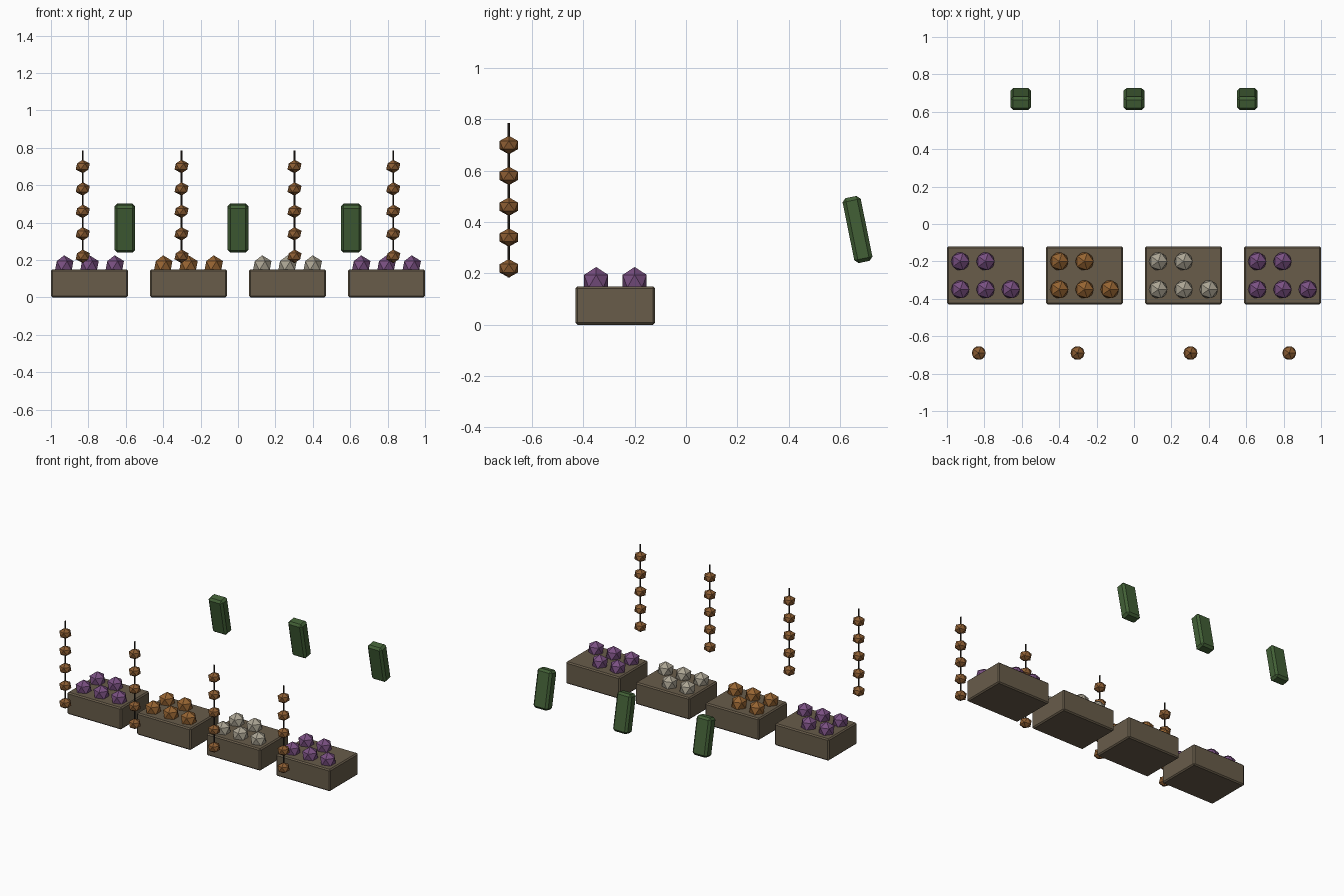
import bpy, math

if "Cube" in bpy.data.objects:
    bpy.data.objects.remove(bpy.data.objects["Cube"])


def srgb(r, g, b):
    def lin(c):
        c /= 255
        return c / 12.92 if c <= 0.04045 else ((c + 0.055) / 1.055) ** 2.4
    return (lin(r), lin(g), lin(b), 1)


def material(name, rgb):
    m = bpy.data.materials.new(name)
    m.diffuse_color = srgb(*rgb)
    m.use_nodes = True
    m.node_tree.nodes["Principled BSDF"].inputs["Base Color"].default_value = m.diffuse_color
    return m


WOOD = material("crate wood", (104, 92, 74))
PURPLE = material("purple", (122, 80, 130))
ORANGE = material("orange brown", (150, 100, 50))
PALE = material("pale grey", (172, 165, 148))
BROWN = material("bead brown", (140, 93, 50))
GREEN = material("green", (66, 96, 54))
DARK = material("dark string", (42, 36, 30))


def finish(name, mat):
    ob = bpy.context.object
    ob.name = name
    ob.data.materials.append(mat)
    return ob


def box(name, loc, size, mat, bevel, tilt=0):
    bpy.ops.mesh.primitive_cube_add(size=1, location=loc)
    ob = finish(name, mat)
    ob.scale = size
    bpy.ops.object.transform_apply(location=False, rotation=False, scale=True)
    ob.rotation_euler.x = tilt
    mod = ob.modifiers.new("bevel", 'BEVEL')
    mod.width = bevel
    mod.segments = 1


def ball(name, loc, r, mat, squash=1):
    bpy.ops.mesh.primitive_ico_sphere_add(subdivisions=1, radius=r, location=loc)
    finish(name, mat).scale.z = squash


# Crates, each with three produce balls in front and two behind
for i, mat in enumerate((PURPLE, ORANGE, PALE, PURPLE)):
    cx = -0.794 + i * 0.5293
    box(f"crate_{i}", (cx, -0.275, 0.075), (0.412, 0.31, 0.15), WOOD, 0.008)
    for k in range(5):
        ball(f"produce_{i}_{k}", (cx + (k % 3 - 1) * 0.135, -0.35 + (k // 3) * 0.15, 0.17),
             0.055, mat)

# Hanging strings of five beads
for i, x in enumerate((-0.83, -0.302, 0.302, 0.83)):
    bpy.ops.mesh.primitive_cylinder_add(vertices=6, radius=0.005, depth=0.6,
                                        location=(x, -0.69, 0.485))
    finish(f"string_{i}", DARK)
    for k in range(5):
        ball(f"bead_{i}_{k}", (x, -0.69, 0.22 + k * 0.12), 0.042, BROWN, 0.86)

# Tilted green blocks at the back
for i in range(3):
    box(f"green_block_{i}", ((i - 1) * 0.605, 0.668, 0.371), (0.11, 0.072, 0.258),
        GREEN, 0.014, 0.2)
